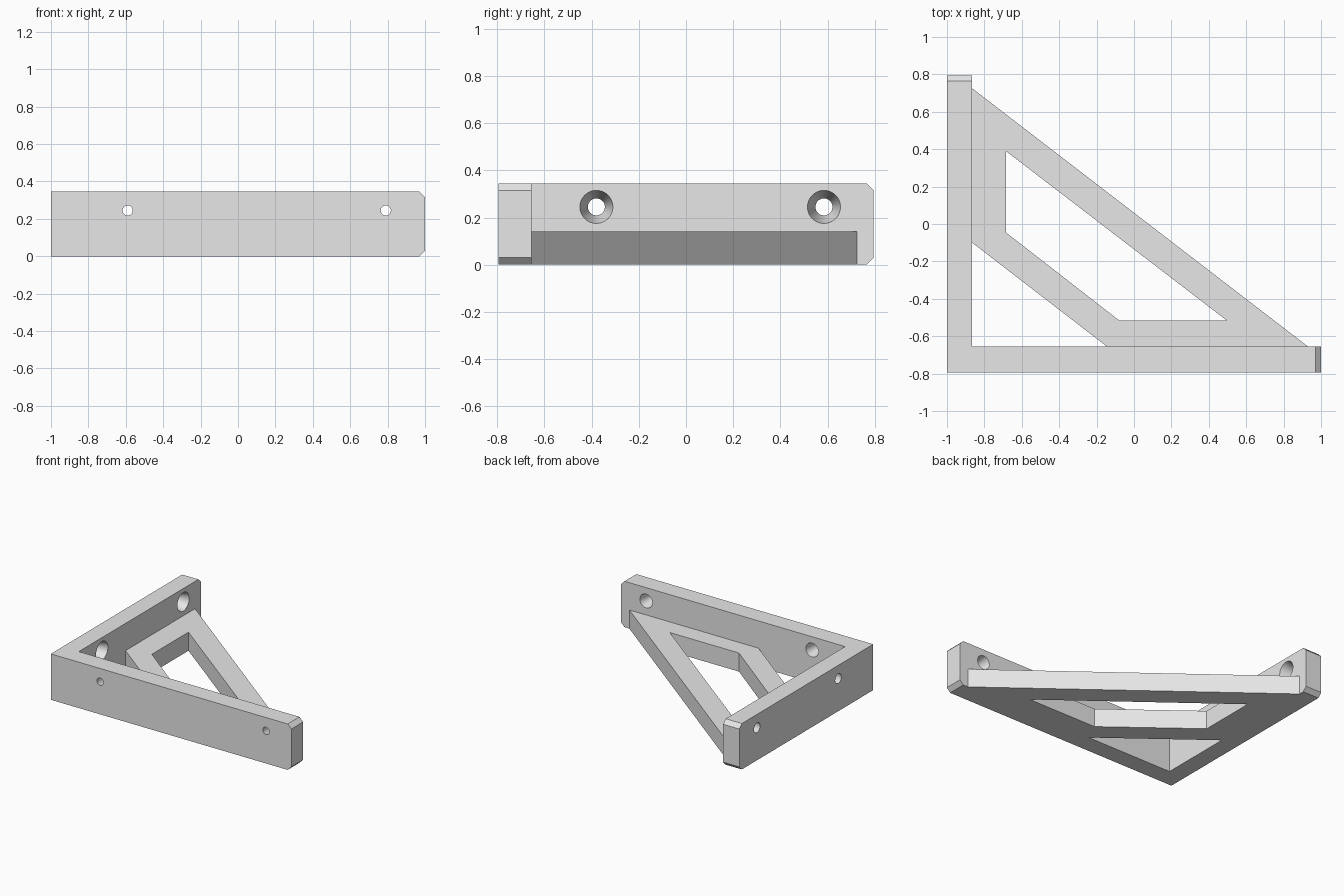
import bpy
import math
from mathutils import Vector

cube = bpy.data.objects.get("Cube")
if cube:
    bpy.data.objects.remove(cube, do_unlink=True)

grey = bpy.data.materials.new("plain grey")
grey.use_nodes = True
grey.diffuse_color = (0.8, 0.8, 0.8, 1)
grey.node_tree.nodes["Principled BSDF"].inputs["Base Color"].default_value = grey.diffuse_color

LEFT, FRONT = -1.0, -0.795      # outer faces of the two walls
INNER_X, INNER_Y = -0.865, -0.655
HEIGHT, WEB, CHAMFER = 0.345, 0.14, 0.03


def loft(name, bottom, top):
    """Closed solid between two matching outlines."""
    n = len(bottom)
    faces = [list(range(n))[::-1], list(range(n, 2 * n))]
    faces += [[i, (i + 1) % n, n + (i + 1) % n, n + i] for i in range(n)]
    mesh = bpy.data.meshes.new(name)
    mesh.from_pydata([Vector(p) for p in bottom + top], [], faces)
    obj = bpy.data.objects.new(name, mesh)
    bpy.context.collection.objects.link(obj)
    mesh.materials.append(grey)
    # Consistent outward normals
    bpy.context.view_layer.objects.active = obj
    bpy.ops.object.select_all(action='DESELECT')
    obj.select_set(True)
    bpy.ops.object.mode_set(mode='EDIT')
    bpy.ops.mesh.select_all(action='SELECT')
    bpy.ops.mesh.normals_make_consistent(inside=False)
    bpy.ops.object.mode_set(mode='OBJECT')
    return obj


def combine(target, other, operation):
    """Apply a boolean and discard the second solid."""
    bpy.context.view_layer.objects.active = target
    mod = target.modifiers.new(operation.lower(), 'BOOLEAN')
    mod.operation, mod.object, mod.solver = operation, other, 'EXACT'
    bpy.ops.object.modifier_apply(modifier=mod.name)
    bpy.data.objects.remove(other, do_unlink=True)


def slab(name, outline, z0, z1):
    return loft(name, [(x, y, z0) for x, y in outline], [(x, y, z1) for x, y in outline])


def wall_profile(start, end):
    """Side outline of a wall with a chamfered free end."""
    c = CHAMFER
    return [(start, 0), (end - c, 0), (end, c), (end, HEIGHT - c), (end - c, HEIGHT), (start, HEIGHT)]


def tapered_hole(place, outer, inner, r_outer, r_inner, sides=48):
    """Cone running through a wall, extended slightly past both faces."""
    slope = (r_inner - r_outer) / (inner - outer)
    rings = []
    for depth in (outer - 0.02, inner + 0.02):
        r = r_outer + slope * (depth - outer)
        angles = [2 * math.pi * i / sides for i in range(sides)]
        rings.append([place(r * math.cos(a), depth, r * math.sin(a)) for a in angles])
    return loft("hole_cutter", rings[0], rings[1])


# Two walls meeting in a corner
front = wall_profile(LEFT, -LEFT)
bracket = loft("corner_bracket", [(x, FRONT, z) for x, z in front], [(x, INNER_Y, z) for x, z in front])
side = wall_profile(FRONT, -FRONT)
side_wall = loft("side_wall", [(LEFT, y, z) for y, z in side], [(INNER_X, y, z) for y, z in side])
combine(bracket, side_wall, 'UNION')

# Low diagonal web with a window
web = slab("diagonal_web", [(INNER_X, 0.725), (INNER_X, -0.1), (-0.145, INNER_Y), (0.93, INNER_Y)], 0, WEB)
window = slab("window_cutter", [(-0.685, 0.39), (-0.685, -0.045), (-0.08, -0.515), (0.495, -0.515)], -0.1, 0.3)
combine(web, window, 'DIFFERENCE')
combine(bracket, web, 'UNION')

# Screw holes, wide on the inside faces
HOLE_Z = 0.245
for x in (-0.59, 0.79):
    combine(bracket, tapered_hole(lambda a, d, b: (x + a, d, HOLE_Z + b),
                                  FRONT, INNER_Y, 0.027, 0.052), 'DIFFERENCE')
for y in (-0.38, 0.585):
    combine(bracket, tapered_hole(lambda a, d, b: (d, y + a, HOLE_Z + b),
                                  LEFT, INNER_X, 0.036, 0.07), 'DIFFERENCE')

bpy.ops.object.select_all(action='DESELECT')
bracket.select_set(True)
bpy.context.view_layer.objects.active = bracket
bpy.ops.object.shade_smooth_by_angle(angle=math.radians(25))
